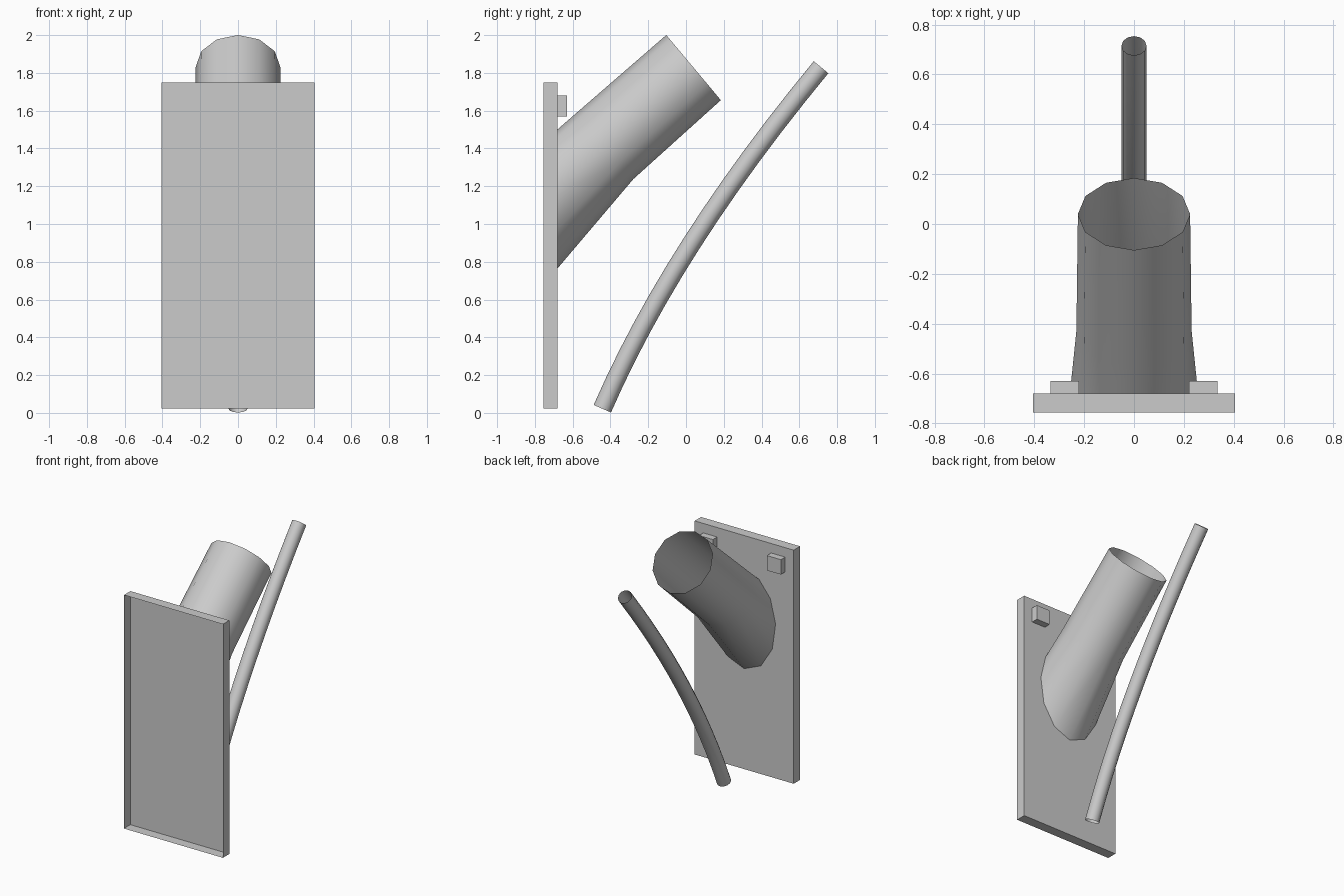
import bpy, bmesh, math
from mathutils import Vector

if "Cube" in bpy.data.objects:
    bpy.data.objects.remove(bpy.data.objects["Cube"])

# the whole model is one light grey
GREY = bpy.data.materials.new("light grey")
GREY.diffuse_color = (0.6, 0.6, 0.6, 1)
GREY.use_nodes = True
GREY.node_tree.nodes["Principled BSDF"].inputs["Base Color"].default_value = GREY.diffuse_color


def finish(name, bm, smooth=False, recalc=True):
    if recalc:
        bmesh.ops.recalc_face_normals(bm, faces=bm.faces)
    for f in bm.faces:
        f.smooth = smooth
    mesh = bpy.data.meshes.new(name)
    bm.to_mesh(mesh)
    bm.free()
    mesh.materials.append(GREY)
    ob = bpy.data.objects.new(name, mesh)
    bpy.context.collection.objects.link(ob)
    return ob


def box(name, lo, hi, open_front=False):
    bm = bmesh.new()
    bmesh.ops.create_cube(bm, size=1)
    for v in bm.verts:
        v.co = [lo[i] if v.co[i] < 0 else hi[i] for i in range(3)]
    if open_front:
        bm.normal_update()
        front = [f for f in bm.faces if f.normal.y < -0.5]
        bmesh.ops.delete(bm, geom=front, context='FACES_ONLY')
    return finish(name, bm)


def loft(name, rings):
    # open-ended smooth skin through rings of equal point count
    bm = bmesh.new()
    rows = [[bm.verts.new(p) for p in r] for r in rings]
    n = len(rows[0])
    for a, b in zip(rows, rows[1:]):
        for i in range(n):
            j = (i + 1) % n
            bm.faces.new((a[i], a[j], b[j], b[i]))
    return finish(name, bm, True)


def circle(y, z, dy, dz, r, n=12):
    # ring in the plane across direction (dy, dz); first point is uppermost
    d = Vector((0, dy, dz)).normalized()
    up = Vector((0, -d.z, d.y))
    side = Vector((1, 0, 0))
    c = Vector((0, y, z))
    return [c + r * (math.cos(2 * math.pi * i / n) * up
                     + math.sin(2 * math.pi * i / n) * side) for i in range(n)]


def mouth(y):
    # upright oval where the chute meets the panel
    pts = []
    for i in range(12):
        a = i * math.pi / 6
        s, c = math.sin(a), math.cos(a)
        pts.append(Vector((0.257 * s * (1 - 0.07 * c), y,
                           1.133 + 0.368 * c + 0.03 * s * s)))
    return pts


# front panel, a shallow tray open to the front
box("front_panel", (-0.405, -0.755, 0.022), (0.405, -0.68, 1.75), open_front=True)

# two small mounting blocks on the back of the panel
for side, x in (("left", -0.278), ("right", 0.278)):
    box(side + "_block", (x - 0.057, -0.68, 1.57), (x + 0.057, -0.63, 1.68))

# wide open chute rising backwards
loft("chute", [mouth(-0.68),
               circle(-0.4275, 1.4145, 0.766, 0.642, 0.231),
               circle(0.04, 1.828, 0.766, 0.642, 0.225)])

# oval plate closing the chute on the panel
bm = bmesh.new()
bm.faces.new([bm.verts.new(p) for p in reversed(mouth(-0.683))])
finish("chute_plate", bm, recalc=False)

# thin curved rod behind, along a quadratic curve
p0, p1, p2 = Vector((-0.443, 0.022)), Vector((-0.07, 0.88)), Vector((0.715, 1.83))
rings = []
for k in range(13):
    t = k / 12
    p = (1 - t) ** 2 * p0 + 2 * t * (1 - t) * p1 + t * t * p2
    d = (1 - t) * (p1 - p0) + t * (p2 - p1)
    rings.append(circle(p.x, p.y, d.x, d.y, 0.05))
loft("curved_rod", rings)
